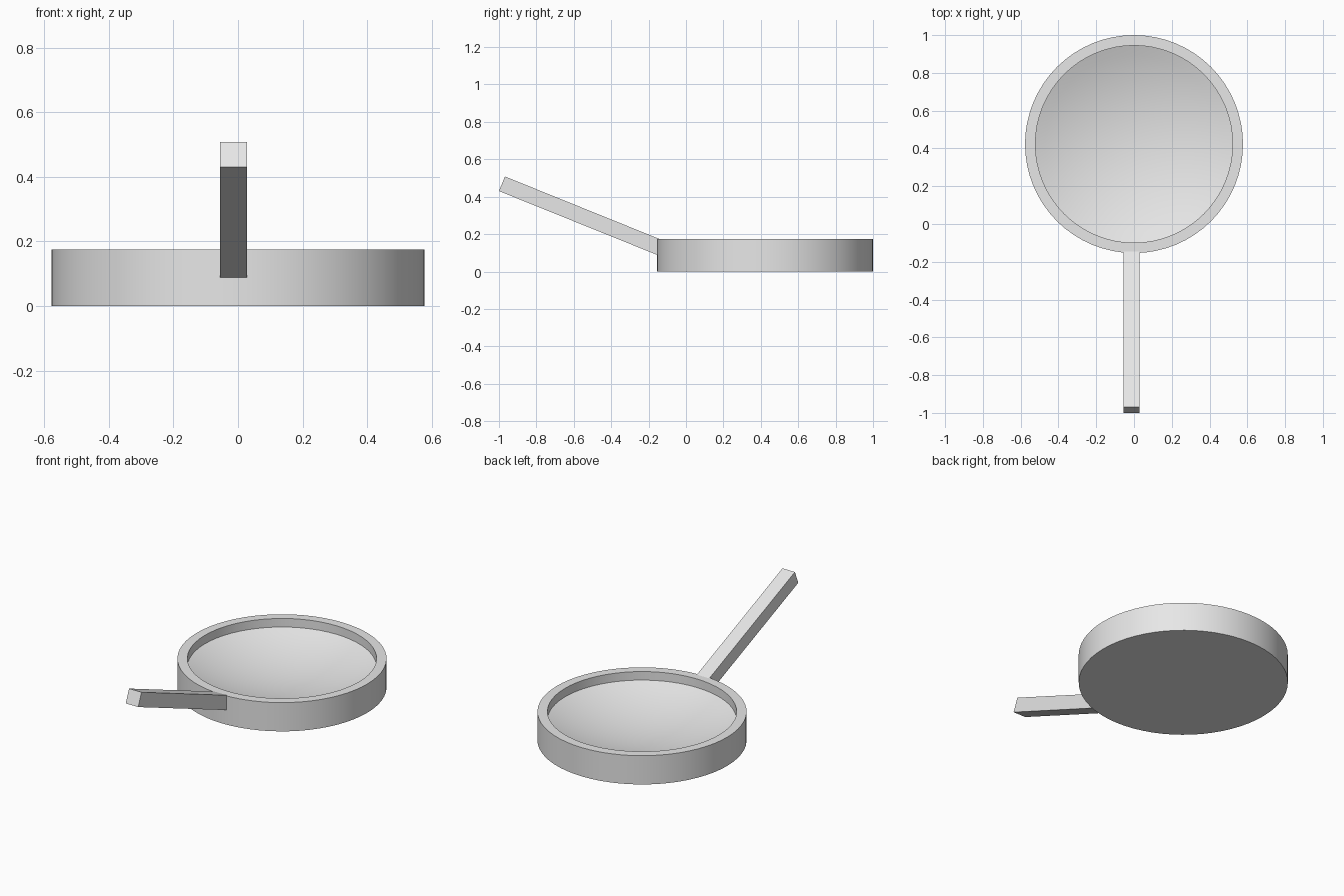
import bpy, bmesh, math

if "Cube" in bpy.data.objects:
    bpy.data.objects.remove(bpy.data.objects["Cube"])

SEG = 64
R_OUT, R_IN = 0.577, 0.522
HEIGHT, LIP, SAG = 0.175, 0.123, 0.1
CY = 0.423

grey = bpy.data.materials.new("light_grey")
grey.diffuse_color = (0.8, 0.8, 0.8, 1)
grey.use_nodes = True
grey.node_tree.nodes["Principled BSDF"].inputs["Base Color"].default_value = grey.diffuse_color


def finish(bm, name, smooth):
    bmesh.ops.recalc_face_normals(bm, faces=bm.faces)
    me = bpy.data.meshes.new(name)
    bm.to_mesh(me)
    bm.free()
    me.materials.append(grey)
    ob = bpy.data.objects.new(name, me)
    bpy.context.collection.objects.link(ob)
    if smooth:
        bpy.ops.object.select_all(action='DESELECT')
        ob.select_set(True)
        bpy.context.view_layer.objects.active = ob
        bpy.ops.object.shade_smooth_by_angle(angle=math.radians(30))
    return ob


# Pan body: spun profile with thick rim and shallow spherical dish floor
sphere_r = (R_IN ** 2 + SAG ** 2) / (2 * SAG)
profile = [(0, 0), (R_OUT, 0), (R_OUT, HEIGHT), (R_IN, HEIGHT)]
for i in range(11):
    r = R_IN * (1 - i / 10)
    z = LIP - SAG + sphere_r - math.sqrt(sphere_r ** 2 - r ** 2)
    profile.append((r, z))

bm = bmesh.new()
vs = [bm.verts.new((r, 0, z)) for r, z in profile]
es = [bm.edges.new(p) for p in zip(vs, vs[1:])]
bmesh.ops.spin(bm, geom=vs + es, cent=(0, 0, 0), axis=(0, 0, 1),
               angle=math.tau, steps=SEG, use_duplicate=False)
bmesh.ops.remove_doubles(bm, verts=bm.verts, dist=1e-4)
pan = finish(bm, "pan_body", True)
pan.location.y = CY

# Handle: slanted square bar, its root buried in the pan wall
side = [(-1.0, 0.43), (-0.968, 0.508), (-0.142, 0.174),
        (-0.125, 0.15), (-0.125, 0.077)]
bm = bmesh.new()
face = bm.faces.new([bm.verts.new((-0.056, y, z)) for y, z in side])
ext = bmesh.ops.extrude_face_region(bm, geom=[face])
for v in ext["geom"]:
    if isinstance(v, bmesh.types.BMVert):
        v.co.x = 0.028
finish(bm, "handle", False)
